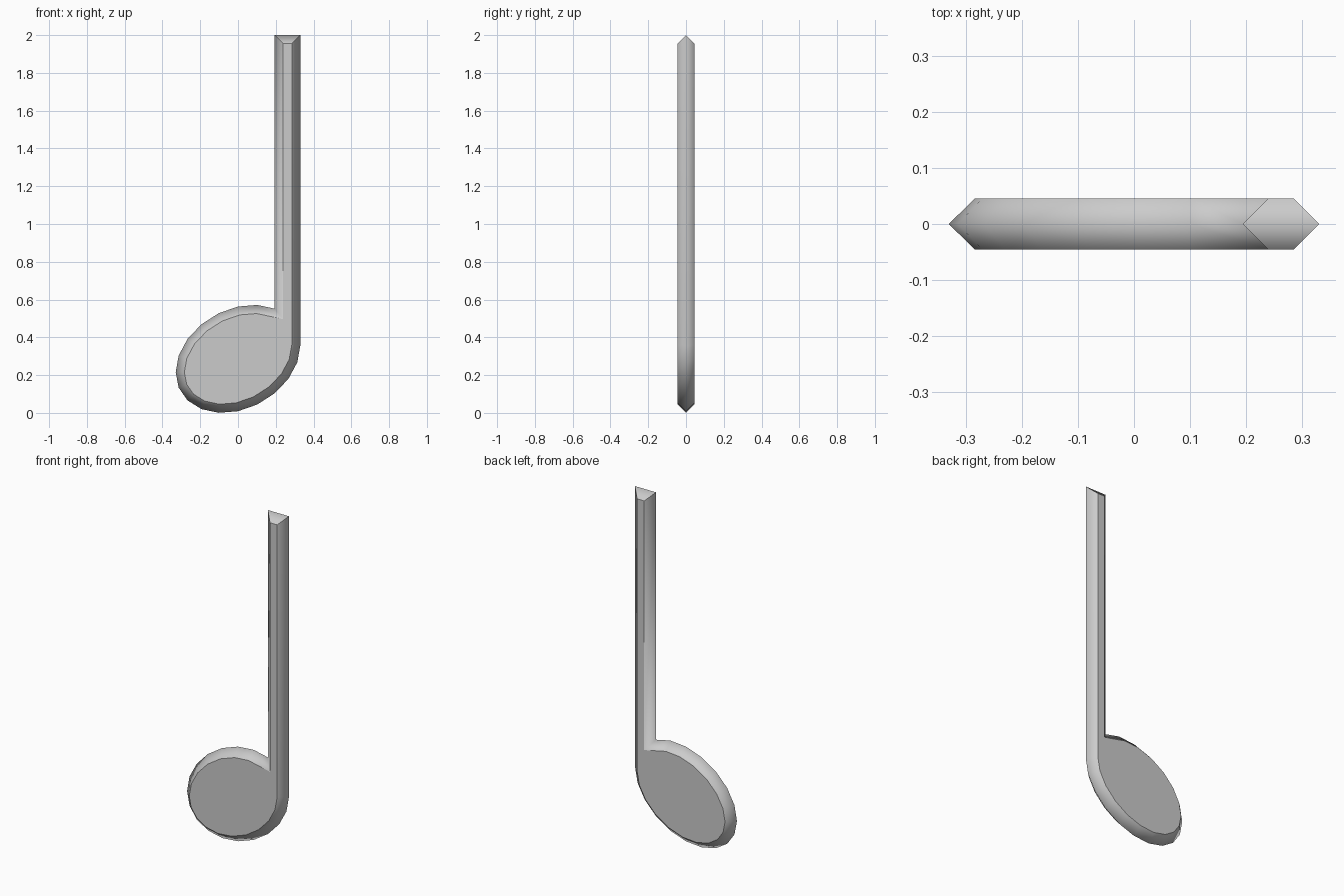
import bpy, bmesh, math
from mathutils import Vector

if "Cube" in bpy.data.objects:
    bpy.data.objects.remove(bpy.data.objects["Cube"])

BEVEL = 0.045          # chamfer width and half thickness
W, H, CZ, PHASE = 0.33, 0.286, 0.286, 0.25

# Outline: 20-sided tilted oval head running into the straight stem
outline = []
for k in range(3, 21):
    t = math.radians(18 * k)
    outline.append(Vector((W * math.cos(t), CZ + H * math.sin(t + PHASE))))
outline += [Vector((W, 2.0)), Vector((outline[0].x, 2.0))]
n = len(outline)


def inset(points, d):
    """Mitred inward offset of a counter-clockwise outline."""
    result = []
    for i, p in enumerate(points):
        a = (p - points[i - 1]).normalized()
        b = (points[(i + 1) % len(points)] - p).normalized()
        na, nb = Vector((-a.y, a.x)), Vector((-b.y, b.x))
        result.append(p + (na + nb) * d / (1 + na.dot(nb)))
    return result


inner = inset(outline, BEVEL)
bm = bmesh.new()
ring = lambda pts, y: [bm.verts.new((p.x, y, p.y)) for p in pts]
front, mid, back = ring(inner, -BEVEL), ring(outline, 0), ring(inner, BEVEL)

# Flat front and back
caps = [bm.faces.new(front), bm.faces.new(back[::-1])]

# Chamfered rim, smooth across the ridge
for a, b in ((front, mid), (mid, back)):
    for i in range(n):
        j = (i + 1) % n
        f = bm.faces.new((a[i], b[i], b[j], a[j]))
        f.smooth = True
bmesh.ops.recalc_face_normals(bm, faces=bm.faces)

# Sharp edges around the flats and at the two stem-top corners
for f in caps:
    for e in f.edges:
        e.smooth = False
tips = {mid[n - 1], mid[n - 2]}
for v in tips:
    for e in v.link_edges:
        if e.other_vert(v) not in mid:
            e.smooth = False

mesh = bpy.data.meshes.new("music_note")
bm.to_mesh(mesh)
bm.free()
note = bpy.data.objects.new("music_note", mesh)
bpy.context.collection.objects.link(note)
